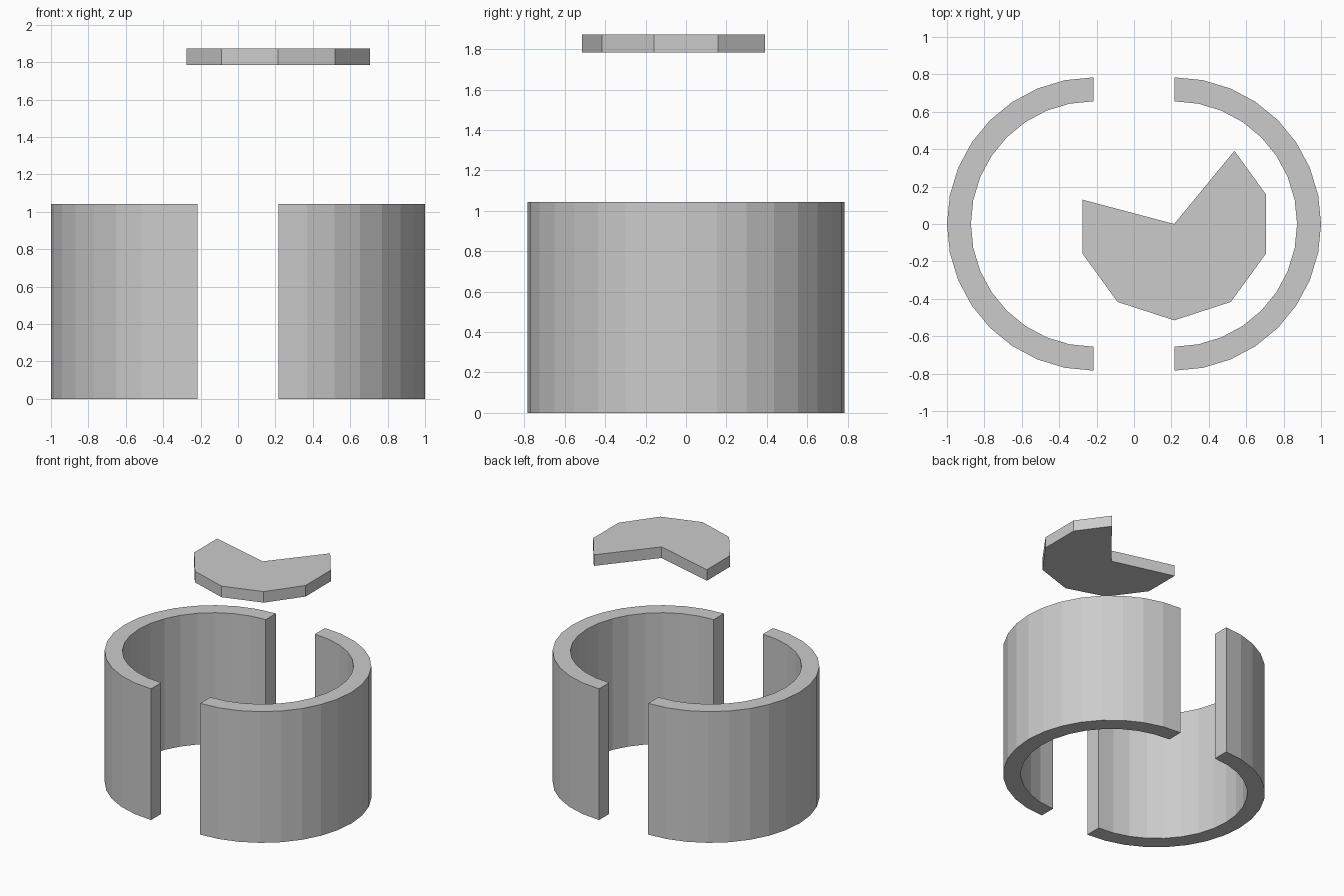
import bpy, bmesh
from math import cos, sin, radians

if "Cube" in bpy.data.objects:
    bpy.data.objects.remove(bpy.data.objects["Cube"])


def arc(cx, r, start, end, n):
    """Points on a circle centred on (cx, 0), n segments, angles in degrees."""
    angles = [radians(start + (end - start) * i / n) for i in range(n + 1)]
    return [(cx + r * cos(a), r * sin(a)) for a in angles]


def add_object(name, bm):
    bmesh.ops.recalc_face_normals(bm, faces=bm.faces)
    mesh = bpy.data.meshes.new(name)
    bm.to_mesh(mesh)
    bm.free()
    bpy.context.collection.objects.link(bpy.data.objects.new(name, mesh))


def half_ring(name, cx, start, height=1.043, outer=0.784, inner=0.656, n=16):
    """Half of a thick tube, swept as quads around its own centre."""
    bm = bmesh.new()
    sections = []
    for o, i in zip(arc(cx, outer, start, start + 180, n),
                    arc(cx, inner, start, start + 180, n)):
        loop = [(*o, 0), (*o, height), (*i, height), (*i, 0)]
        sections.append([bm.verts.new(p) for p in loop])
    for a, b in zip(sections, sections[1:]):
        for k in range(4):
            m = (k + 1) % 4
            bm.faces.new((a[k], a[m], b[m], b[k]))
    bm.faces.new(sections[0])
    bm.faces.new(sections[-1])
    add_object(name, bm)


def plate(name, points, z0, z1):
    """Flat outline extruded upwards."""
    bm = bmesh.new()
    face = bm.faces.new([bm.verts.new((x, y, z0)) for x, y in points])
    top = bmesh.ops.extrude_face_region(bm, geom=[face], use_keep_orig=True)["geom"]
    bmesh.ops.translate(bm, vec=(0, 0, z1 - z0),
                        verts=[v for v in top if isinstance(v, bmesh.types.BMVert)])
    add_object(name, bm)


# two facing half rings with a gap between them
half_ring("right_half_ring", 0.216, -90)
half_ring("left_half_ring", -0.216, 90)

# floating ten-sided disc with a wedge cut out down to its centre
rim = arc(0.215, 0.515, -162, 18, 5)
plate("notched_disc", [(0.215, 0.0), (-0.275, 0.13), *rim, (0.537, 0.391)], 1.784, 1.872)
